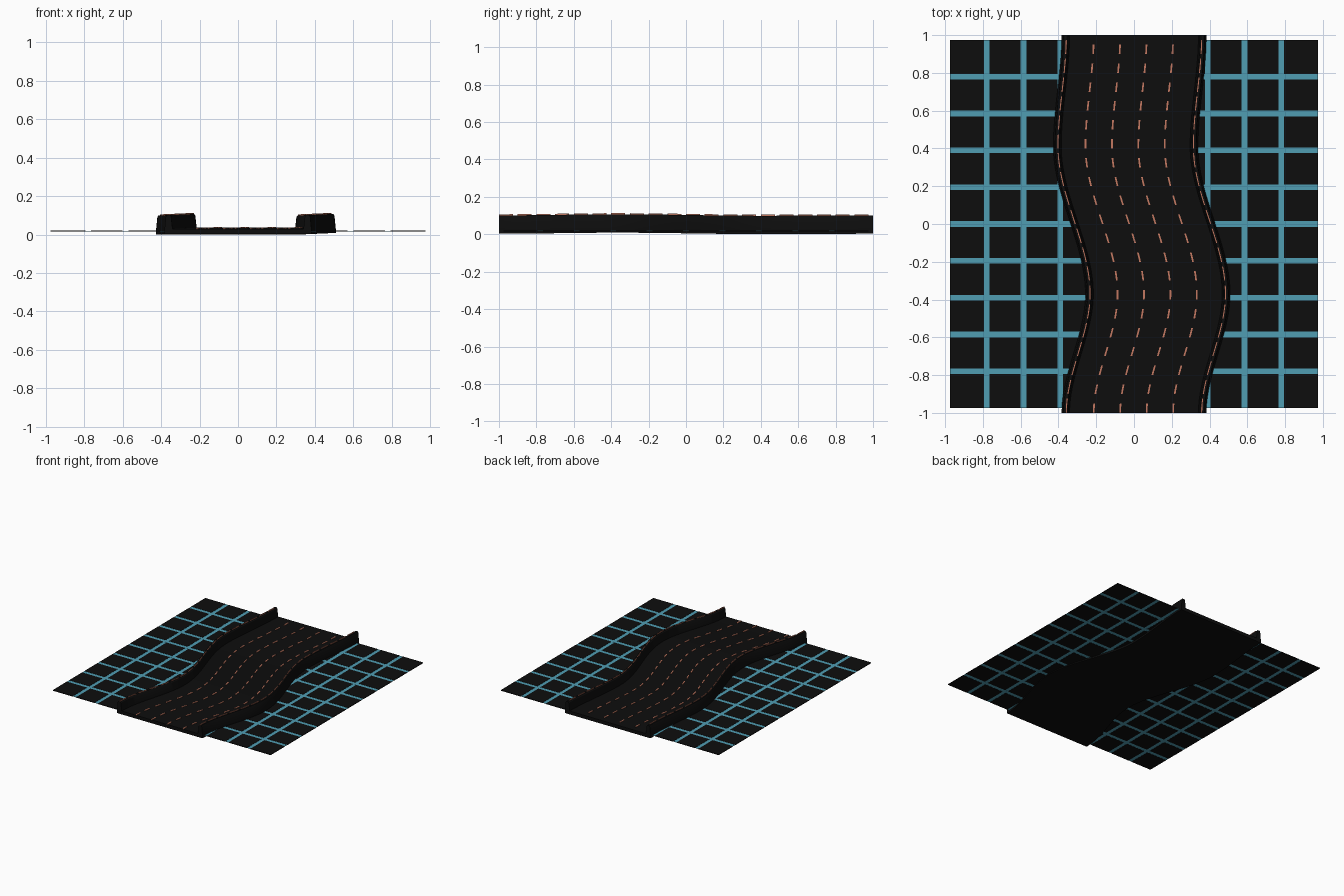
import bpy, bmesh, math

if "Cube" in bpy.data.objects:
    bpy.data.objects.remove(bpy.data.objects["Cube"])

def mat(name, c):
    m = bpy.data.materials.new(name)
    m.diffuse_color = (*c, 1)
    m.use_nodes = True
    m.node_tree.nodes["Principled BSDF"].inputs["Base Color"].default_value = m.diffuse_color
    return m

BLACK = mat("black", (0.004, 0.004, 0.004))
TEAL = mat("teal", (0.08, 0.34, 0.45))
ORANGE = mat("orange", (0.55, 0.19, 0.12))

def finish(name, bm, material, smooth=False):
    bmesh.ops.recalc_face_normals(bm, faces=bm.faces)
    me = bpy.data.meshes.new(name)
    bm.to_mesh(me)
    bm.free()
    ob = bpy.data.objects.new(name, me)
    bpy.context.collection.objects.link(ob)
    me.materials.append(material)
    if smooth:
        bpy.context.view_layer.objects.active = ob
        ob.select_set(True)
        bpy.ops.object.shade_smooth_by_angle(angle=math.radians(30))
        ob.select_set(False)
    return ob

# winding of the road: sideways shift eased between a few control points
BENDS = [(-1, 0), (-0.37, 0.126), (0.41, -0.044), (1, 0)]

def shift(y):
    for (y0, s0), (y1, s1) in zip(BENDS, BENDS[1:]):
        if y <= y1:
            t = max(0, (y - y0) / (y1 - y0))
            return s0 + (s1 - s0) * t * t * (3 - 2 * t)
    return 0

def lift(y):
    return 0.003 + 0.045 * shift(y)

def sweep(bm, profile, ya, yb, steps):
    rings = []
    for i in range(steps + 1):
        y = ya + (yb - ya) * i / steps
        rings.append([bm.verts.new((x + shift(y), y, z + lift(y))) for x, z in profile])
    n = len(profile)
    for a, b in zip(rings, rings[1:]):
        for j in range(n):
            bm.faces.new((a[j], a[(j + 1) % n], b[(j + 1) % n], b[j]))
    bm.faces.new(rings[0])
    bm.faces.new(rings[-1])

def box(bm, x0, x1, y0, y1, z0, z1):
    r = bmesh.ops.create_cube(bm, size=1)
    for v in r["verts"]:
        v.co = (x1 if v.co.x > 0 else x0, y1 if v.co.y > 0 else y0,
                z1 if v.co.z > 0 else z0)

# road slab with a raised side wall on each edge
left = [(-0.383, 0), (-0.383, 0.02), (-0.376, 0.09), (-0.371, 0.098),
        (-0.354, 0.098), (-0.348, 0.09), (-0.341, 0.027)]
profile = left + [(-x, z) for x, z in reversed(left)]
bm = bmesh.new()
sweep(bm, profile, -1, 1, 80)
finish("road", bm, BLACK, True)

def dashes(name, xs, width, z0, z1, length):
    bm = bmesh.new()
    for x in xs:
        p = [(x - width / 2, z0), (x + width / 2, z0),
             (x + width / 2, z1), (x - width / 2, z1)]
        for k in range(20):
            yc = -0.975 + 0.1 * k + (length - 0.05) / 2
            sweep(bm, p, max(-1, yc - length / 2), min(1, yc + length / 2), 3)
    finish(name, bm, ORANGE)

# lane markings and wall-top strips
dashes("lane_markings", [-0.213, -0.073, 0.067, 0.207], 0.009, 0.024, 0.031, 0.05)
dashes("wall_strips", [-0.358, 0.358], 0.006, 0.094, 0.104, 0.075)

# ground tiles and the glowing lines between them
N, S, G, E = 10, 0.195, 0.015, 0.975
bm = bmesh.new()
for i in range(N):
    for j in range(N):
        def span(k):
            return (-E + k * S + (G if k > 0 else 0),
                    -E + (k + 1) * S - (G if k < N - 1 else 0))
        box(bm, *span(i), *span(j), 0.0155, 0.0205)
finish("ground_tiles", bm, BLACK)

bm = bmesh.new()
for k in range(1, N):
    c = -E + k * S
    box(bm, c - G, c + G, -E, E, 0.017, 0.019)
    box(bm, -E, E, c - G, c + G, 0.0168, 0.0192)
finish("grid_lines", bm, TEAL)
